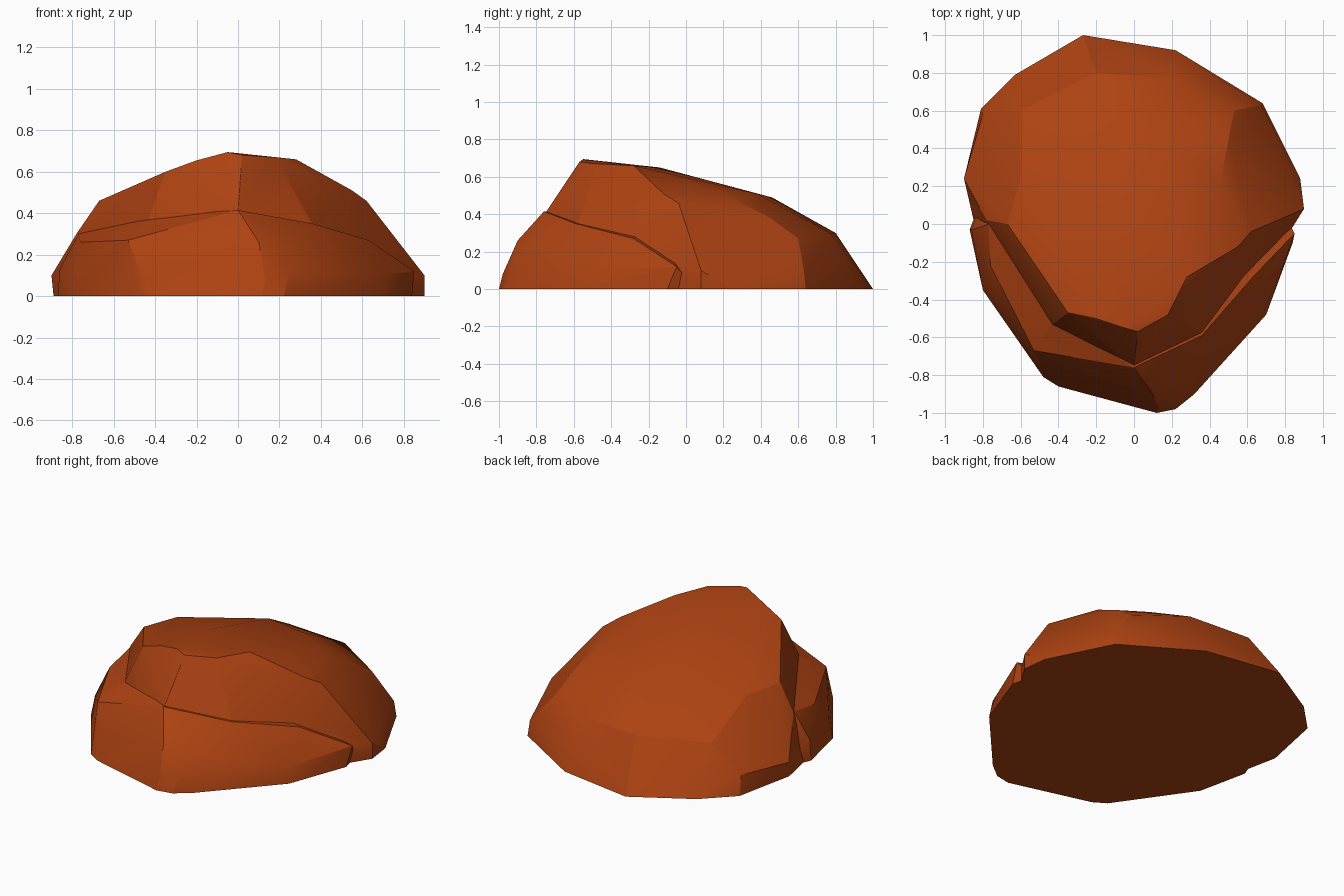
import bpy, bmesh, math

stone = bpy.data.materials.new("rust orange stone")
stone.diffuse_color = (0.42, 0.055, 0.006, 1)


def chiselled(name, points):
    """Faceted stone block: convex hull around a few corner points."""
    bm = bmesh.new()
    for p in points:
        bm.verts.new(p)
    res = bmesh.ops.convex_hull(bm, input=bm.verts)
    junk = {g for g in res["geom_interior"] + res["geom_unused"]
            if isinstance(g, bmesh.types.BMVert)}
    bmesh.ops.delete(bm, geom=list(junk), context='VERTS')
    bmesh.ops.dissolve_limit(bm, angle_limit=math.radians(2),
                             verts=bm.verts, edges=bm.edges)
    bmesh.ops.recalc_face_normals(bm, faces=bm.faces)
    me = bpy.data.meshes.new(name)
    bm.to_mesh(me)
    bm.free()
    me.materials.append(stone)
    ob = bpy.data.objects.new(name, me)
    bpy.context.collection.objects.link(ob)
    return ob


# Main boulder: ground outline, shoulders, then crown
boulder = chiselled("boulder", [
    (-0.27, 1.0, 0), (0.22, 0.92, 0), (0.68, 0.64, 0), (0.88, 0.24, 0), (0.90, 0.08, 0),
    (0.60, -0.40, 0), (0.0, -0.76, 0), (-0.44, -0.55, 0), (-0.84, -0.02, 0),
    (-0.89, 0.22, 0), (-0.81, 0.61, 0), (-0.63, 0.79, 0),
    (0.90, 0.08, 0.10), (0.67, 0.63, 0.10), (-0.90, 0.24, 0.10), (-0.80, 0.58, 0.12),
    (-0.78, 0.02, 0.30), (-0.43, -0.53, 0.38), (0.0, -0.75, 0.41), (0.36, -0.58, 0.34),
    (-0.20, 0.80, 0.30), (0.22, 0.77, 0.30), (0.53, 0.60, 0.27), (-0.60, 0.60, 0.28),
    (-0.67, 0.0, 0.46), (-0.60, 0.24, 0.45), (-0.35, -0.47, 0.60), (-0.20, -0.50, 0.655),
    (-0.05, -0.55, 0.695), (0.02, -0.57, 0.68), (0.18, -0.48, 0.67), (0.28, -0.28, 0.66),
    (-0.10, -0.14, 0.65), (0.55, -0.12, 0.51), (0.62, -0.04, 0.46), (0.46, 0.22, 0.50),
    (0.20, 0.38, 0.51), (-0.10, 0.46, 0.49), (0.50, 0.45, 0.38),
])

# Lower ledge wrapping round the front
ledge = chiselled("front_ledge", [
    (0.84, -0.10, 0), (0.70, -0.48, 0), (0.50, -0.68, 0), (0.32, -0.90, 0),
    (0.22, -0.98, 0), (0.12, -1.0, 0), (-0.40, -0.86, 0), (-0.48, -0.81, 0),
    (-0.80, -0.35, 0), (-0.87, -0.03, 0), (0.80, 0.05, 0), (-0.80, 0.15, 0),
    (0.13, -0.98, 0.08), (0.25, -0.93, 0.12), (-0.46, -0.80, 0.08), (-0.78, -0.34, 0.12),
    (-0.86, -0.03, 0.13), (0.69, -0.46, 0.10), (0.85, -0.05, 0.12),
    (0.10, -0.90, 0.26), (0.24, -0.84, 0.25), (-0.53, -0.67, 0.27), (-0.76, -0.22, 0.26),
    (-0.77, 0.0, 0.30), (-0.42, -0.50, 0.385), (0.0, -0.76, 0.415), (0.36, -0.59, 0.35),
    (0.63, -0.28, 0.27), (0.0, -0.2, 0.40),
])

# Fuse ledge and boulder into one rock
union = boulder.modifiers.new("fuse", 'BOOLEAN')
union.operation = 'UNION'
union.solver = 'EXACT'
union.object = ledge
bpy.context.view_layer.objects.active = boulder
boulder.select_set(True)
bpy.ops.object.modifier_apply(modifier="fuse")
bpy.data.objects.remove(ledge, do_unlink=True)
boulder.name = "rock"

# Soft shading across shallow facets, crisp ridges
bpy.ops.object.shade_smooth_by_angle(angle=math.radians(22))
